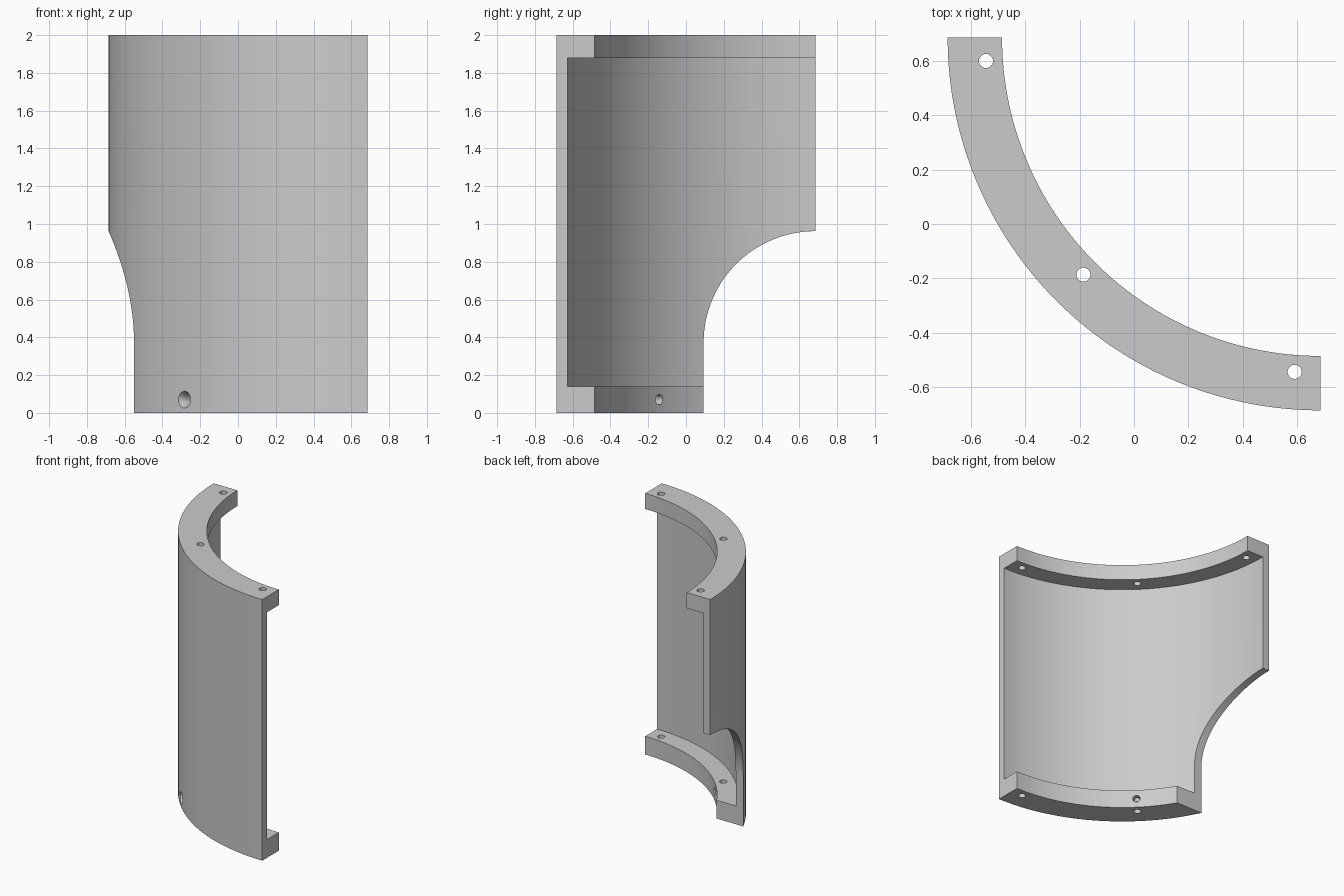
import bpy, bmesh
from math import sin, cos, pi, radians
from mathutils import Vector, Matrix

if "Cube" in bpy.data.objects:
    bpy.data.objects.remove(bpy.data.objects["Cube"])

AXIS = Vector((0.685, 0.685, 0))   # centre of the quarter ring
OUTER, WALL, INNER = 1.37, 1.313, 1.17
SEGMENTS = 64

grey = bpy.data.materials.new("light grey")
grey.use_nodes = True
colour = (0.6, 0.6, 0.6, 1)
grey.diffuse_color = colour
grey.node_tree.nodes["Principled BSDF"].inputs["Base Color"].default_value = colour


def on_ring(radius, angle, z):
    return AXIS + Vector((-radius * cos(angle), -radius * sin(angle), z))


def add_object(name, bm):
    bmesh.ops.recalc_face_normals(bm, faces=bm.faces)
    mesh = bpy.data.meshes.new(name)
    bm.to_mesh(mesh)
    bm.free()
    mesh.materials.append(grey)
    obj = bpy.data.objects.new(name, mesh)
    bpy.context.collection.objects.link(obj)
    return obj


def loft(name, rings):
    """Join equal cross-sections in order and cap both ends."""
    bm = bmesh.new()
    rows = [[bm.verts.new(p) for p in ring] for ring in rings]
    for a, b in zip(rows, rows[1:]):
        for i in range(len(a)):
            j = (i + 1) % len(a)
            bm.faces.new((a[i], a[j], b[j], b[i]))
    bm.faces.new(rows[0])
    bm.faces.new(rows[-1])
    return add_object(name, bm)


def cut(target, cutter):
    cutter.hide_render = True
    mod = target.modifiers.new(cutter.name, "BOOLEAN")
    mod.operation = "DIFFERENCE"
    mod.solver = "EXACT"
    mod.object = cutter
    bpy.context.view_layer.objects.active = target
    bpy.ops.object.modifier_apply(modifier=mod.name)
    bpy.data.objects.remove(cutter)


def bore(name, start, end, r1, r2):
    """Round cutter between two points, tapering from r1 to r2."""
    turn = (end - start).to_track_quat("Z", "Y").to_matrix()
    circle = [turn @ Vector((cos(t * pi / 12), sin(t * pi / 12), 0)) for t in range(24)]
    return loft(name, [[start + r1 * c for c in circle], [end + r2 * c for c in circle]])


# Curved wall with an inward flange at the top and bottom
section = [(OUTER, 0), (OUTER, 2), (INNER, 2), (INNER, 1.88),
           (WALL, 1.88), (WALL, 0.14), (INNER, 0.14), (INNER, 0)]
panel = loft("curved_panel", [[on_ring(r, k / SEGMENTS * pi / 2, z) for r, z in section]
                              for k in range(SEGMENTS + 1)])

# Rounded cutaway in the lower rear corner
R, ZC = 0.592, 0.37
edge = [(0.685 - R * cos(t * pi / 96), ZC + R * sin(t * pi / 96)) for t in range(49)]
edge = [(0.685 - R, -0.2)] + edge + [(0.9, ZC + R), (0.9, -0.2)]
cut(panel, loft("cutaway", [[(x, y, z) for y, z in edge] for x in (-1, 0.3)]))

# Vertical bolt holes through both flanges
for degrees in (4, 45, 85.6):
    a = radians(degrees)
    cut(panel, bore("bolt_hole", on_ring(1.232, a, -0.1), on_ring(1.232, a, 2.1), 0.026, 0.026))

# Countersunk radial hole through the bottom flange
A, Z = pi / 4, 0.07
cut(panel, bore("radial_hole", on_ring(1.5, A, Z), on_ring(1.1, A, Z), 0.027, 0.027))
cut(panel, bore("countersink", on_ring(1.38, A, Z), on_ring(1.33, A, Z), 0.05, 0.025))

# Smooth curved surfaces, crisp edges
bpy.ops.object.select_all(action="DESELECT")
panel.select_set(True)
bpy.context.view_layer.objects.active = panel
bpy.ops.object.shade_smooth_by_angle(angle=radians(30))
